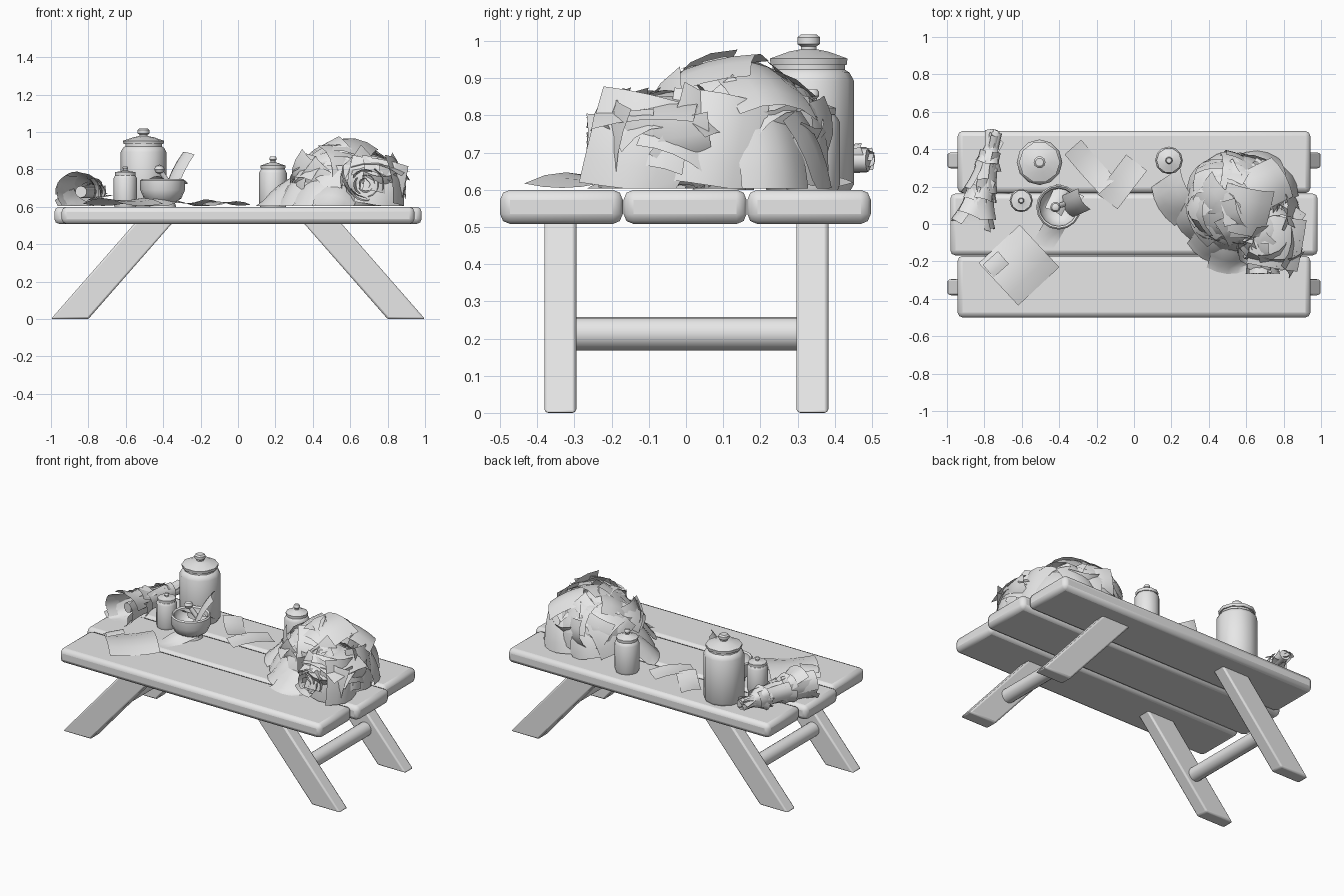
import bpy, bmesh, math, random
from mathutils import Vector, Matrix

if "Cube" in bpy.data.objects:
    bpy.data.objects.remove(bpy.data.objects["Cube"])
rng = random.Random(7)
TOP = 0.6

mat = bpy.data.materials.new("plain grey")
mat.use_nodes = True
mat.diffuse_color = (0.8, 0.8, 0.8, 1)
mat.node_tree.nodes["Principled BSDF"].inputs["Base Color"].default_value = (0.8, 0.8, 0.8, 1)


def finish(name, bm, bevel=0, loc=(0, 0, 0), segments=2):
    me = bpy.data.meshes.new(name)
    bm.to_mesh(me)
    bm.free()
    me.materials.append(mat)
    ob = bpy.data.objects.new(name, me)
    ob.location = loc
    bpy.context.collection.objects.link(ob)
    if bevel:
        mod = ob.modifiers.new("rounded edges", 'BEVEL')
        mod.width = bevel
        mod.segments = segments
    bpy.ops.object.select_all(action='DESELECT')
    ob.select_set(True)
    bpy.context.view_layer.objects.active = ob
    bpy.ops.object.shade_smooth_by_angle(angle=math.radians(40))
    return ob


def prism(name, outline, y0, y1, bevel):
    """Extrude an x-z outline from y0 to y1."""
    bm = bmesh.new()
    face = bm.faces.new([bm.verts.new((x, y0, z)) for x, z in outline])
    ext = bmesh.ops.extrude_face_region(bm, geom=[face])["geom"]
    bmesh.ops.translate(bm, vec=(0, y1 - y0, 0),
                        verts=[v for v in ext if isinstance(v, bmesh.types.BMVert)])
    bmesh.ops.recalc_face_normals(bm, faces=bm.faces)
    return finish(name, bm, bevel)


def lathe(name, profile, loc, sides):
    bm = bmesh.new()
    vs = [bm.verts.new((r, 0, z)) for r, z in profile]
    es = [bm.edges.new(p) for p in zip(vs, vs[1:])]
    bmesh.ops.spin(bm, geom=vs + es, cent=(0, 0, 0), axis=(0, 0, 1),
                   angle=math.tau, steps=sides)
    bmesh.ops.remove_doubles(bm, verts=bm.verts, dist=0.0005)
    bmesh.ops.recalc_face_normals(bm, faces=bm.faces)
    return finish(name, bm, loc=loc)


def rod(name, a, b, radius, sides=16):
    a, b = Vector(a), Vector(b)
    rot = (b - a).to_track_quat('Z', 'Y').to_matrix().to_4x4()
    bm = bmesh.new()
    bmesh.ops.create_cone(bm, cap_ends=True, segments=sides, radius1=radius, radius2=radius,
                          depth=(b - a).length, matrix=Matrix.Translation((a + b) / 2) @ rot)
    return finish(name, bm)


def leaf(bm, centre, normal, along, w, l, cup=0.0, droop=0.0):
    """Add one curved, nearly square leaf; cup bends its width, droop its length."""
    n = Vector(normal).normalized()
    a = Vector(along)
    a = (a - n * a.dot(n)).normalized()
    rot = Matrix((a.cross(n), a, n)).transposed()
    for v in bmesh.ops.create_grid(bm, x_segments=4, y_segments=4, size=0.5)["verts"]:
        x, y = v.co.x, v.co.y
        p = rot @ Vector((x * w, y * l, -4 * (cup * x * x + droop * y * y)))
        p += Vector(centre)
        p.z = max(p.z, TOP + 0.003)
        v.co = p


def head(bm, centre, radii, count, size):
    """Wrap overlapping leaves around an ellipsoid."""
    for i in range(count):
        h = 1 - 1.45 * (i + 0.5) / count
        t = i * 2.4
        s = math.sqrt(1 - h * h)
        d = Vector((s * math.cos(t), s * math.sin(t), h))
        k = rng.uniform(0.84, 0.98)
        p = Vector(centre) + Vector([c * r * k for c, r in zip(d, radii)])
        n = Vector([c / r for c, r in zip(d, radii)]).normalized()
        n += Vector([rng.uniform(-0.28, 0.28) for _ in range(3)])
        roll = Vector([rng.uniform(-1, 1) for _ in range(3)]) + Vector((0, 0, 0.6))
        g = size * rng.uniform(0.8, 1.15)
        leaf(bm, p, n, roll, g, g, 0.2 * g, 0.1 * g)


# Table top: three rounded planks, the middle one longer
for name, y0, y1, half in (("front_plank", -0.5, -0.17, 0.943),
                           ("middle_plank", -0.168, 0.163, 0.982),
                           ("back_plank", 0.165, 0.497, 0.943)):
    prism(name, [(-half, 0.508), (half, 0.508), (half, TOP), (-half, TOP)], y0, y1, 0.027)

# Splayed legs and the round bar between each pair
for side, s in (("left", 1), ("right", -1)):
    for end, y in (("front", -0.338), ("back", 0.34)):
        prism(f"{end}_{side}_leg", [(s, 0), (s * 0.8, 0), (s * 0.345, 0.52), (s * 0.545, 0.52)],
              y - 0.043, y + 0.043, 0.01)
    rod(f"{side}_crossbar", (s * 0.71, -0.31, 0.213), (s * 0.71, 0.31, 0.213), 0.045)


# Lidded jars
def jar(name, x, y, r, body, lid, knob):
    lathe(name, [(0, 0), (r * 0.93, 0), (r, 0.015), (r, body * 0.93), (r * 0.9, body),
                 (r * 0.8, body + 0.008), (r * 0.8, lid), (0, lid)], (x, y, TOP), 12)
    top = lid + (knob - lid) * 0.45
    k = r * 0.26
    lathe(name + "_lid", [(0, lid - 0.01), (r * 0.88, lid - 0.01), (r * 0.9, lid + 0.008),
                          (r * 0.45, top - 0.006), (k * 0.7, top), (k * 0.7, top + 0.008),
                          (k, top + 0.014), (k, knob - 0.008), (k * 0.7, knob), (0, knob)],
          (x, y, TOP), 10)


jar("large_jar", -0.505, 0.33, 0.122, 0.315, 0.345, 0.418)
jar("medium_jar", 0.187, 0.34, 0.074, 0.195, 0.212, 0.27)
jar("small_jar", -0.603, 0.125, 0.062, 0.165, 0.178, 0.215)

# Mortar and pestle
lathe("mortar_bowl", [(0, 0), (0.072, 0), (0.066, 0.02), (0.1, 0.045), (0.12, 0.09),
                      (0.12, 0.14), (0.112, 0.148), (0.102, 0.14), (0.098, 0.1),
                      (0.06, 0.06), (0, 0.052)], (-0.403, 0.09, TOP), 16)
rod("pestle_stick", (-0.34, 0.12, 0.68), (-0.42, 0.09, 0.8), 0.014, 10)
lathe("pestle_knob", [(0, -0.026), (0.02, -0.017), (0.028, 0), (0.02, 0.017), (0, 0.026)],
      (-0.42, 0.09, 0.8), 10)

# Leaves in and beside the mortar
bm = bmesh.new()
leaf(bm, (-0.335, 0.1, 0.8), (-0.8, -0.5, 0.5), (0.45, 0.2, 0.9), 0.13, 0.22, 0.02, 0.01)
leaf(bm, (-0.43, -0.03, 0.63), (0.1, -0.5, 1), (0.4, 1, 0), 0.12, 0.24, 0.02, 0.02)
leaf(bm, (-0.4, 0.13, 0.73), (0.2, 0.3, 1), (0.5, 1, 0), 0.1, 0.15, 0.02, -0.01)
leaf(bm, (-0.36, 0.15, 0.72), (-0.4, 0.2, 1), (-1, 0.5, 0), 0.08, 0.16, 0.02, 0.01)
finish("mortar_leaves", bm)

# Loose leaves lying on the table
bm = bmesh.new()
leaf(bm, (-0.615, -0.22, 0.635), (0, 0, 1), (0.75, 0.7, 0), 0.31, 0.3, 0.03, -0.012)
leaf(bm, (-0.74, -0.215, 0.655), (-0.2, 0, 1), (0.7, 0.6, 0), 0.09, 0.11, 0.008)
leaf(bm, (-0.235, 0.305, 0.615), (0.1, 0.1, 1), (-0.62, 0.7, 0), 0.12, 0.28, 0.006, -0.02)
leaf(bm, (-0.065, 0.225, 0.625), (0, 0, 1), (0.55, 0.72, 0), 0.14, 0.26, -0.005, 0.018)
finish("loose_leaves", bm)

# Leaf bundle: strips fanned around a lying axis, narrow at the back
bm = bmesh.new()
axis = Vector((-0.24, -0.95, 0.0)).normalized()
side = axis.cross(Vector((0, 0, 1)))
for ring, (dist, rad, w, l) in enumerate(((0.09, 0.035, 0.07, 0.19), (0.22, 0.055, 0.1, 0.22),
                                          (0.36, 0.07, 0.12, 0.22))):
    for i in range(8):
        t = math.tau * (i + ring * 0.4) / 8
        out = side * math.cos(t) * 1.15 + Vector((0, 0, math.sin(t)))
        p = Vector((-0.745, 0.475, 0.68)) + axis * (dist + rng.uniform(-0.03, 0.05)) + out * rad
        leaf(bm, p, out - axis * rng.uniform(0.15, 0.45), axis + side * rng.uniform(-0.25, 0.25),
             w, l, 0.02, -0.012)
finish("leaf_bundle", bm)
rod("bundle_core", (-0.735, 0.49, 0.68), (-0.84, 0.06, 0.68), 0.032, 10)

# Heap of leafy heads: a tall one behind, a low one in front, a skirt around them
bm = bmesh.new()
head(bm, (0.54, 0.12, 0.74), (0.27, 0.26, 0.2), 46, 0.23)
finish("tall_leafy_head", bm)
bm = bmesh.new()
head(bm, (0.72, -0.05, 0.72), (0.18, 0.2, 0.14), 26, 0.21)
for i in range(9):  # rosette of inner leaves facing forward
    t = i * 2.4
    out = Vector((math.cos(t), 0, math.sin(t)))
    leaf(bm, Vector((0.68, -0.2, 0.72)) + out * (0.015 + 0.009 * i), out + Vector((0, 0.2, 0)),
         (0, 1, 0), 0.05 + 0.009 * i, 0.13, 0.02)
finish("low_leafy_head", bm)

bm = bmesh.new()
for x, y, z, nx, ny, nz, g in ((0.2, 0.13, 0.69, -0.6, -0.3, 0.8, 0.24),
                               (0.3, 0.0, 0.71, -0.6, -0.5, 0.6, 0.24),
                               (0.4, -0.14, 0.68, -0.4, -0.8, 0.7, 0.22),
                               (0.52, -0.2, 0.66, 0.1, -0.8, 0.8, 0.22),
                               (0.77, -0.23, 0.73, 0.1, -1, 0.15, 0.25),
                               (0.88, -0.13, 0.73, 1, -0.1, 0.2, 0.27),
                               (0.87, 0.08, 0.74, 1, 0.1, 0.25, 0.26),
                               (0.77, -0.1, 0.85, 0.15, -0.1, 1, 0.28),
                               (0.82, 0.25, 0.71, 0.8, 0.6, 0.4, 0.22),
                               (0.68, 0.36, 0.72, 0.1, 1, 0.4, 0.24),
                               (0.48, 0.36, 0.72, -0.3, 1, 0.4, 0.22),
                               (0.34, 0.27, 0.76, -0.8, 0.5, 0.4, 0.22),
                               (0.72, 0.22, 0.9, 0.4, 0.3, 0.9, 0.24),
                               (0.6, 0.06, 0.945, 0.1, -0.3, 1, 0.26)):
    leaf(bm, (x, y, z), (nx, ny, nz), (0.2, 0.2, 1), g, g, 0.04, 0.015)
finish("outer_leaves", bm)

# Solid hearts fill the inside of each head
for name, loc, size in (("tall_head_heart", (0.54, 0.12, 0.75), (0.2, 0.2, 0.14)),
                        ("low_head_heart", (0.73, -0.04, 0.71), (0.12, 0.13, 0.1))):
    bm = bmesh.new()
    bmesh.ops.create_icosphere(bm, subdivisions=2, radius=1)
    bmesh.ops.scale(bm, vec=size, verts=bm.verts)
    finish(name, bm, loc=loc)
